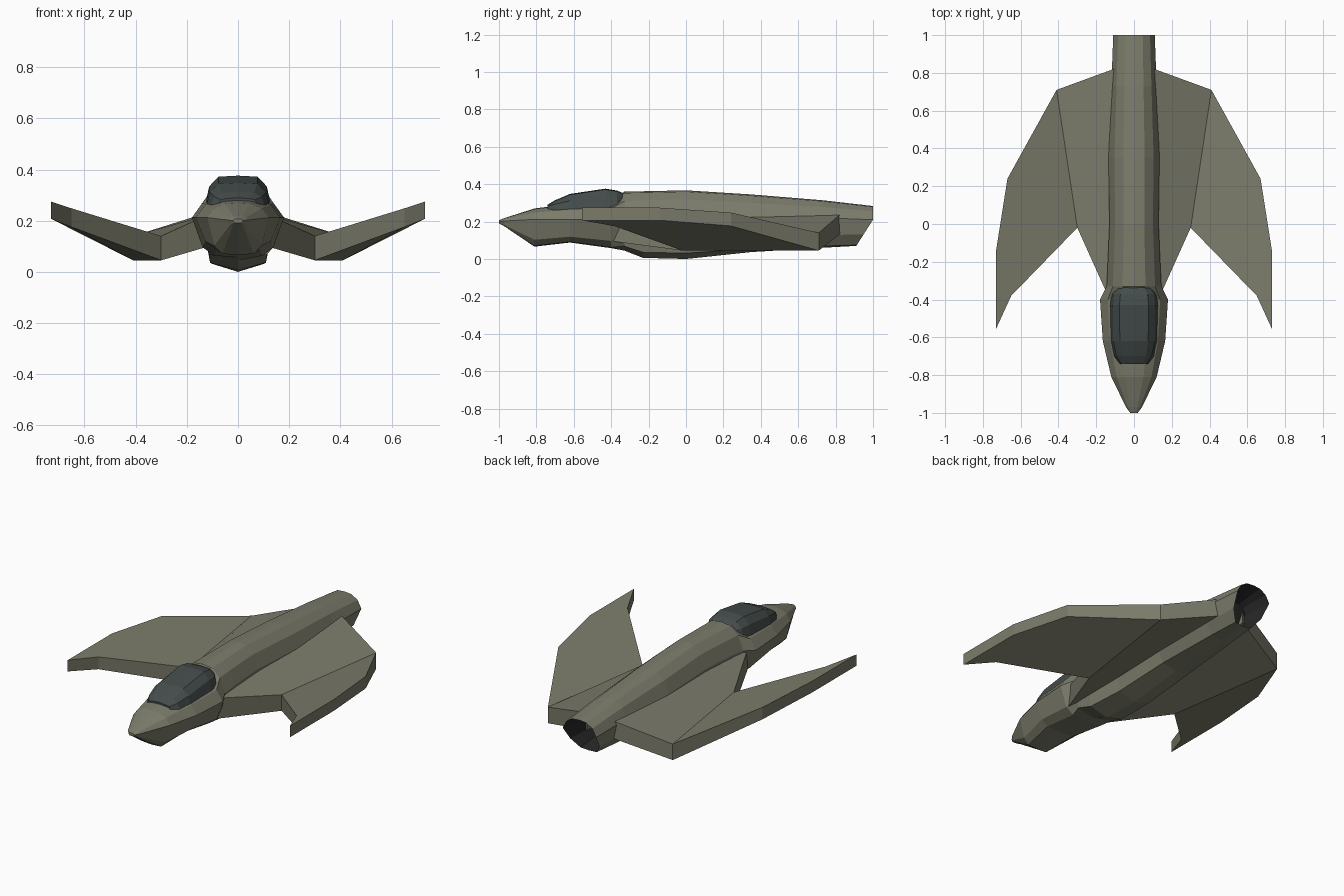
import bpy, bmesh

if "Cube" in bpy.data.objects:
    bpy.data.objects.remove(bpy.data.objects["Cube"])


def material(name, col):
    m = bpy.data.materials.new(name)
    m.diffuse_color = (*col, 1)
    m.use_nodes = True
    m.node_tree.nodes["Principled BSDF"].inputs["Base Color"].default_value = m.diffuse_color
    return m


hull_mat = material("olive_grey_hull", (0.2, 0.2, 0.148))
glass_mat = material("dark_canopy_glass", (0.058, 0.073, 0.07))
dark_mat = material("exhaust_black", (0.02, 0.02, 0.021))


def finish(bm, name, mats):
    bmesh.ops.recalc_face_normals(bm, faces=bm.faces)
    me = bpy.data.meshes.new(name)
    bm.to_mesh(me)
    bm.free()
    ob = bpy.data.objects.new(name, me)
    for m in mats:
        me.materials.append(m)
    bpy.context.collection.objects.link(ob)
    return ob


def loft(bm, sections):
    """Skin mirrored half sections (first and last point on x = 0); returns end cap."""
    rings = []
    for y, half in sections:
        full = half + [(-x, z) for x, z in reversed(half[1:-1])]
        rings.append([bm.verts.new((x, y, z)) for x, z in full])
    n = len(rings[0])
    for a, b in zip(rings, rings[1:]):
        for i in range(n):
            j = (i + 1) % n
            bm.faces.new((a[i], a[j], b[j], b[i]))
    bm.faces.new(rings[0])
    return bm.faces.new(rings[-1])


def hull_section(y, w, top, mid, low):
    """Half outline from half width and three heights; the nose pod has a flatter belly."""
    up, down = top - mid, mid - low
    if y < -.35:
        side, side_h, keel, keel_h = .77, .25, .52, .03
    else:
        side, side_h, keel, keel_h = .87, .43, .78 - .3 * max(y, 0), .13 - .1 * max(y, 0)
    return y, [(0, top), (.42 * w, top - .06 * up), (.77 * w, mid + .62 * up), (w, mid),
               (side * w, low + side_h * down), (keel * w, low + keel_h * down), (0, low)]


# Fuselage: nose, cockpit pod, body and slanted tail in one skin
stations = [
    (-1, .02, .207, .2, .19), (-.97, .042, .219, .203, .174), (-.81, .12, .27, .212, .066),
    (-.62, .165, .295, .212, .088), (-.4, .18, .305, .212, .058), (-.33, .145, .36, .225, .045),
    (-.23, .14, .362, .235, .006), (0, .13, .367, .24, 0), (.35, .135, .345, .225, .037),
    (.73, .12, .314, .22, .06), (1, .11, .283, .21, .07),
]
bm = bmesh.new()
cap = loft(bm, [hull_section(*s) for s in stations])
for v in cap.verts:
    v.co.y -= max(0, .21 - v.co.z) * .64

# Hollow exhaust: inset the tail cap and push it forward
bmesh.ops.inset_region(bm, faces=[cap], thickness=.009)
floor = bmesh.ops.extrude_discrete_faces(bm, faces=[cap])["faces"][0]
for e in floor.edges:
    for f in e.link_faces:
        f.material_index = 1
for v in floor.verts:
    v.co.x *= .7
    v.co.z = .18 + (v.co.z - .18) * .7
    v.co.y -= .16
finish(bm, "fuselage", [hull_mat, dark_mat])

# Canopy: y, half width, base height, top height
canopy = [
    (-.74, .075, .268, .29), (-.7, .105, .26, .314), (-.62, .125, .25, .348),
    (-.43, .128, .265, .376), (-.37, .12, .275, .366), (-.335, .09, .29, .352),
]
bm = bmesh.new()
loft(bm, [(y, [(0, t), (.6 * w, t - .004), (.88 * w, b + .62 * (t - b)), (w, b), (0, b - .01)])
          for y, w, b, t in canopy])
finish(bm, "canopy", [glass_mat])

# Wings: (x, y, top z, thickness); inner panel slopes down, outer panel up
outline = [
    (.12, -.42, .222, .124), (.3, -.02, .14, .095), (.65, -.38, .248, .073),
    (.73, -.555, .274, .067), (.73, -.14, .274, .067), (.67, .24, .248, .071),
    (.41, .71, .14, .095), (.06, .838, .25, .105),
]
for side, name in ((1, "right_wing"), (-1, "left_wing")):
    bm = bmesh.new()
    top = [bm.verts.new((side * x, y, z)) for x, y, z, t in outline]
    bot = [bm.verts.new((side * x, y, z - t)) for x, y, z, t in outline]
    for vs in (top, bot):
        bm.faces.new([vs[i] for i in (0, 1, 6, 7)])
        bm.faces.new(vs[1:7])
    for i in range(8):
        j = (i + 1) % 8
        bm.faces.new((top[i], top[j], bot[j], bot[i]))
    finish(bm, name, [hull_mat])
